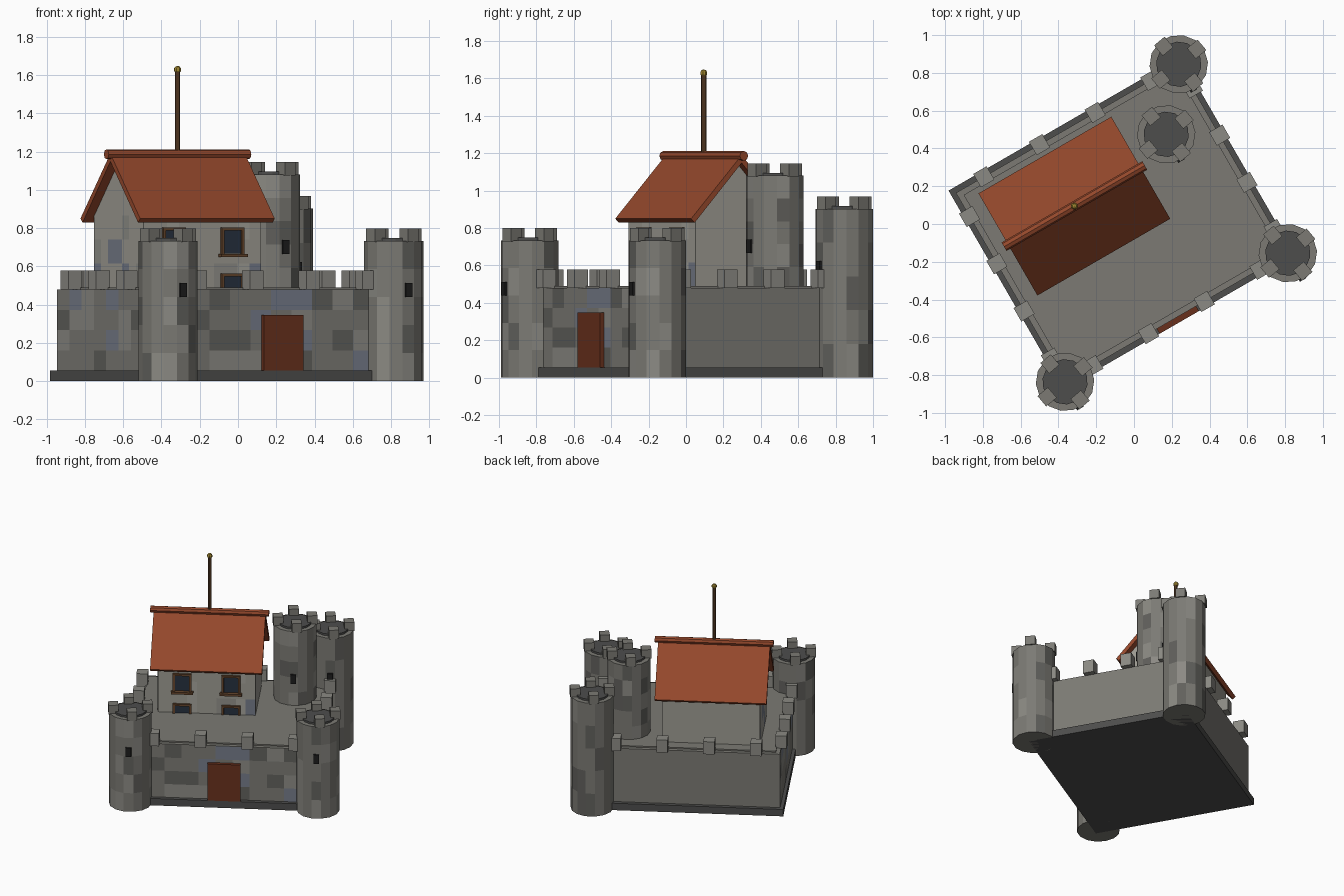
import bpy, bmesh, math, random
from mathutils import Matrix, Vector

if "Cube" in bpy.data.objects:
    bpy.data.objects.remove(bpy.data.objects["Cube"])

random.seed(4)
TURN = math.radians(30)          # whole castle is turned on its plot


def material(name, r, g, b):
    m = bpy.data.materials.new(name)
    m.diffuse_color = (r, g, b, 1)
    m.use_nodes = True
    m.node_tree.nodes["Principled BSDF"].inputs["Base Color"].default_value = m.diffuse_color
    return m


STONE = [material("stone", .20, .195, .175), material("stone_dark", .12, .118, .108),
         material("stone_light", .26, .255, .23), material("stone_blue", .18, .20, .25)]
PLASTER = [material("plaster", .34, .33, .29), material("plaster_grey", .28, .275, .25),
           material("plaster_light", .38, .37, .33), STONE[3]]
DARK = material("dark_stone", .075, .075, .073)
ROOF = material("roof_tile", .30, .065, .025)
WOOD = material("wood", .13, .06, .025)
DOOR = material("door_wood", .14, .03, .012)
GLASS = material("glass", .02, .03, .05)
SLIT = material("slit_black", .012, .012, .012)
GOLD = material("gold", .35, .24, .03)


def finish(name, bm, mats):
    bmesh.ops.recalc_face_normals(bm, faces=bm.faces)
    mesh = bpy.data.meshes.new(name)
    bm.to_mesh(mesh)
    bm.free()
    for m in mats:
        mesh.materials.append(m)
    ob = bpy.data.objects.new(name, mesh)
    bpy.context.collection.objects.link(ob)
    ob.rotation_euler.z = TURN
    return ob


def add_box(bm, x0, x1, y0, y1, z0, z1, extra=Matrix()):
    m = Matrix.Translation(((x0 + x1) / 2, (y0 + y1) / 2, (z0 + z1) / 2)) @ Matrix.Diagonal((x1 - x0, y1 - y0, z1 - z0, 1))
    bmesh.ops.create_cube(bm, size=1, matrix=extra @ m)


def box(name, mat, *dims):
    bm = bmesh.new()
    add_box(bm, *dims)
    return finish(name, bm, [mat])


def prism(name, mat, profile, x0, x1):
    """Extrude a (y, z) profile along x."""
    bm = bmesh.new()
    face = bm.faces.new([bm.verts.new((x0, y, z)) for y, z in profile])
    new = bmesh.ops.extrude_face_region(bm, geom=[face])["geom"]
    bmesh.ops.translate(bm, vec=(x1 - x0, 0, 0), verts=[v for v in new if isinstance(v, bmesh.types.BMVert)])
    return finish(name, bm, [mat])


def cylinder(name, mat, r, sides, p, length, axis="Z"):
    bm = bmesh.new()
    rot = Matrix.Rotation(math.pi / 2, 4, "Y") if axis == "X" else Matrix()
    bmesh.ops.create_cone(bm, cap_ends=True, segments=sides, radius1=r, radius2=r, depth=length,
                          matrix=Matrix.Translation(p) @ rot)
    return finish(name, bm, [mat])


def stone_face(name, mats, origin, along, length, z0, z1, cols, rows, plain):
    """Patchwork of stones lying on a wall face."""
    bm = bmesh.new()
    o, a = Vector(origin), Vector(along)
    grid = [[bm.verts.new(o + a * (length * i / cols) + Vector((0, 0, z0 + (z1 - z0) * j / rows)))
             for j in range(rows + 1)] for i in range(cols + 1)]
    for i in range(cols):
        for j in range(rows):
            f = bm.faces.new((grid[i][j], grid[i + 1][j], grid[i + 1][j + 1], grid[i][j + 1]))
            f.material_index = 0 if random.random() < plain else random.randint(1, 3)
    return finish(name, bm, mats)


# curtain wall block: plinth, wall, deck
X0, X1, Y0, Y1 = -.734, .628, -.541, .614
box("plinth", DARK, X0 - .028, X1 + .028, Y0 - .03, Y1 + .03, 0, .055)
box("curtain_wall", STONE[0], X0, X1, Y0, Y1, .05, .48)
box("deck", STONE[0], X0 + .03, X1 - .03, Y0 + .03, Y1 - .03, .47, .49)
stone_face("front_stones", STONE, (X0, Y0 - .003, 0), (1, 0, 0), X1 - X0, .056, .478, 11, 4, .45)
stone_face("left_stones", STONE, (X0 - .003, Y0, 0), (0, 1, 0), Y1 - Y0, .056, .478, 9, 4, .45)

# wall battlements, four along each side
bm = bmesh.new()
for k in range(4):
    t = (k + .5) / 4
    x, y = X0 + (X1 - X0) * t, Y0 + (Y1 - Y0) * t
    for px, py in ((x, Y0), (x, Y1), (X0, y), (X1, y)):
        add_box(bm, px - .041, px + .041, py - .041, py + .041, .478, .578)
finish("wall_battlements", bm, [STONE[2]])

# door
MX = (X0 + X1) / 2
box("door", DOOR, MX - .12, MX + .12, Y0 - .03, Y0 + .02, .055, .347)


def tower(name, x, y, z0, top, r=.155, sides=14, rows=5):
    bm = bmesh.new()
    rings = []
    for j in range(rows + 1):
        z = z0 + (top - z0) * j / rows
        rings.append([bm.verts.new((x + r * math.cos(2 * math.pi * i / sides), y + r * math.sin(2 * math.pi * i / sides), z))
                      for i in range(sides)])
    for lo, hi in zip(rings, rings[1:]):
        for i in range(sides):
            n = (i + 1) % sides
            f = bm.faces.new((lo[i], lo[n], hi[n], hi[i]))
            f.material_index = 0 if random.random() < .7 else random.randint(1, 2)
    bm.faces.new(rings[0])
    bm.faces.new(rings[-1])
    finish(name, bm, STONE)
    cylinder(name + "_floor", DARK, .12, sides, (x, y, top), .03)
    # crown blocks
    bm = bmesh.new()
    for k in range(4):
        m = Matrix.Translation((x, y, 0)) @ Matrix.Rotation(math.radians(10 + 90 * k), 4, "Z")
        add_box(bm, .088, .16, -.036, .036, top - .005, top + .066, m)
    finish(name + "_crown", bm, [STONE[0]])
    # arrow slit
    zs = top * .65
    box(name + "_slit", SLIT, x - .02, x + .02, y - r - .008, y - r + .03, zs - .036, zs + .036)


tower("front_left_tower", X0, Y0, 0, .733)
tower("front_right_tower", X1, Y0, 0, .733)
tower("back_right_tower", X1, Y1, 0, .903)
tower("keep_tower", .385, .326, .47, 1.08)

# house with gable ends
HX, HY, HU, HV = -.226, .24, .354, .256
prism("house", PLASTER[0], [(HY - HV, .48), (HY + HV, .48), (HY + HV, .868), (HY, 1.152), (HY - HV, .868)],
      HX - HU, HX + HU)
stone_face("house_front_stones", PLASTER, (HX - HU, HY - HV - .003, 0), (1, 0, 0), 2 * HU, .49, .865, 10, 3, .75)
stone_face("house_left_stones", PLASTER, (HX - HU - .003, HY - HV, 0), (0, 1, 0), 2 * HV, .49, .865, 7, 3, .8)

# roof, ridge cap, flagpole
prism("roof", ROOF, [(HY - .312, .85), (HY, 1.19), (HY + .312, .85), (HY + .29, .829), (HY, 1.148), (HY - .29, .829)],
      HX - .406, HX + .406)
cylinder("ridge_cap", ROOF, .026, 8, (HX, HY, 1.186), .86, "X")
cylinder("flagpole", WOOD, .014, 8, (HX, HY, 1.4), .45)
bm = bmesh.new()
bmesh.ops.create_uvsphere(bm, u_segments=8, v_segments=5, radius=.02, matrix=Matrix.Translation((HX, HY, 1.628)))
finish("pole_ball", bm, [GOLD])

# windows: frame bars, pane and sill; the lower row sinks into the deck
F = HY - HV
for row, zc in (("upper", .733), ("lower", .493)):
    for side, s in (("left", -1), ("right", 1)):
        xc = HX + s * .177
        name = f"{row}_{side}_window"
        box(name + "_pane", GLASS, xc - .056, xc + .056, F - .01, F + .01, zc - .065, zc + .06)
        bm = bmesh.new()
        for t in (-1, 1):
            add_box(bm, xc + t * .06 - .008, xc + t * .06 + .008, F - .02, F + .01, zc - .07, zc + .07)
        add_box(bm, xc - .068, xc + .068, F - .02, F + .01, zc + .055, zc + .07)
        add_box(bm, xc - .08, xc + .08, F - .035, F + .01, zc - .085, zc - .068)
        finish(name + "_frame", bm, [WOOD])
